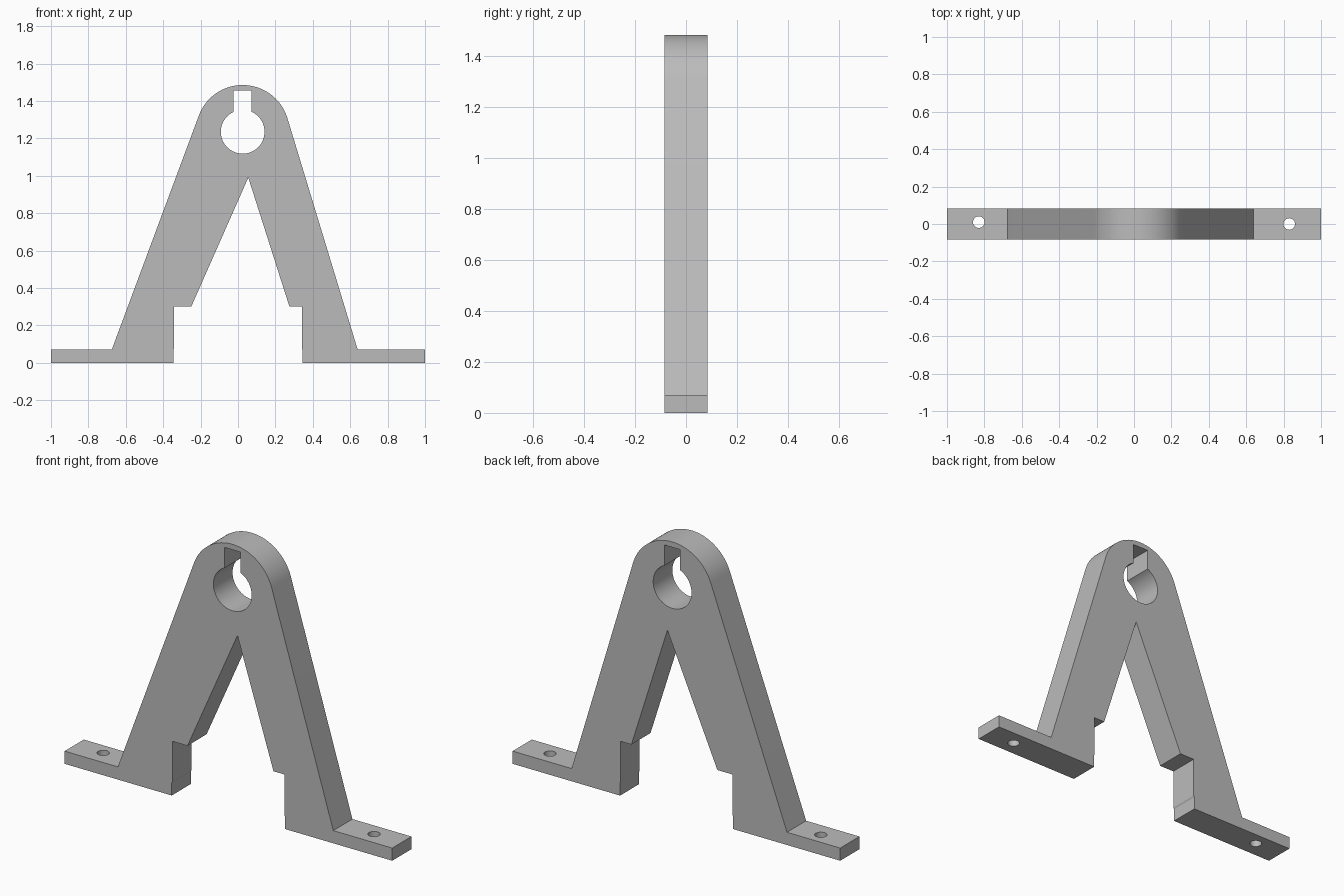
import bpy, bmesh
from math import radians, sin, cos, asin, atan2, pi

cube = bpy.data.objects.get("Cube")
if cube:
    bpy.data.objects.remove(cube, do_unlink=True)

DEPTH = 0.167
CX, CZ = 0.025, 1.235      # bore centre
R_TOP, R_BORE = 0.25, 0.117

steel = bpy.data.materials.new("plain grey")
steel.use_nodes = True
grey = (0.5, 0.5, 0.5, 1)
steel.diffuse_color = grey
steel.node_tree.nodes["Principled BSDF"].inputs["Base Color"].default_value = grey


def arc(radius, start, end, steps):
    return [(CX + radius * cos(start + (end - start) * i / steps),
             CZ + radius * sin(start + (end - start) * i / steps))
            for i in range(steps + 1)]


def prism(name, points, depth):
    """Extrude an x-z outline along y, centred on y = 0."""
    bm = bmesh.new()
    face = bm.faces.new([bm.verts.new((x, -depth / 2, z)) for x, z in points])
    top = bmesh.ops.extrude_face_region(bm, geom=[face])["geom"]
    bmesh.ops.translate(bm, vec=(0, depth, 0),
                        verts=[v for v in top if isinstance(v, bmesh.types.BMVert)])
    bmesh.ops.recalc_face_normals(bm, faces=bm.faces)
    mesh = bpy.data.meshes.new(name)
    bm.to_mesh(mesh)
    bm.free()
    mesh.materials.append(steel)
    obj = bpy.data.objects.new(name, mesh)
    bpy.context.collection.objects.link(obj)
    return obj


def cut(target, cutter):
    cutter.hide_render = True
    mod = target.modifiers.new("cut", "BOOLEAN")
    mod.operation = "DIFFERENCE"
    mod.solver = "EXACT"
    mod.object = cutter
    bpy.context.view_layer.objects.active = target
    bpy.ops.object.modifier_apply(modifier=mod.name)
    bpy.data.objects.remove(cutter, do_unlink=True)


# Bracket outline: feet, stepped inner legs, rounded head
right_tangent = atan2(0.287, 0.958)
left_tangent = pi - atan2(0.35, 0.937)
outline = [(-1, 0), (-0.346, 0), (-0.346, 0.07), (-0.341, 0.08), (-0.341, 0.3),
           (-0.25, 0.3), (0.055, 0.99), (0.275, 0.3), (0.341, 0.3),
           (0.341, 0.08), (0.344, 0.07), (0.344, 0), (1, 0), (1, 0.07), (0.64, 0.07)]
outline += arc(R_TOP, right_tangent, left_tangent, 40)
outline += [(-0.675, 0.07), (-1, 0.07)]
bracket = prism("bearing_bracket", outline, DEPTH)

# Bore with keyway
half_key = 0.048
a = asin(half_key / R_BORE)
bore = arc(R_BORE, pi / 2 + a, pi * 2.5 - a, 48)
bore += [(CX + half_key, 1.455), (CX - half_key, 1.455)]
cut(bracket, prism("bore_cutter", bore, DEPTH * 2))

# Bolt holes in the feet
for x, y in ((-0.83, 0.01), (0.83, 0)):
    bpy.ops.mesh.primitive_cylinder_add(vertices=32, radius=0.031, depth=0.3,
                                        location=(x, y, 0.03))
    hole = bpy.context.object
    hole.name = "bolt_hole_cutter"
    hole.data.materials.append(steel)
    cut(bracket, hole)

bpy.ops.object.select_all(action="DESELECT")
bracket.select_set(True)
bpy.context.view_layer.objects.active = bracket
bpy.ops.object.shade_smooth_by_angle(angle=radians(15))
